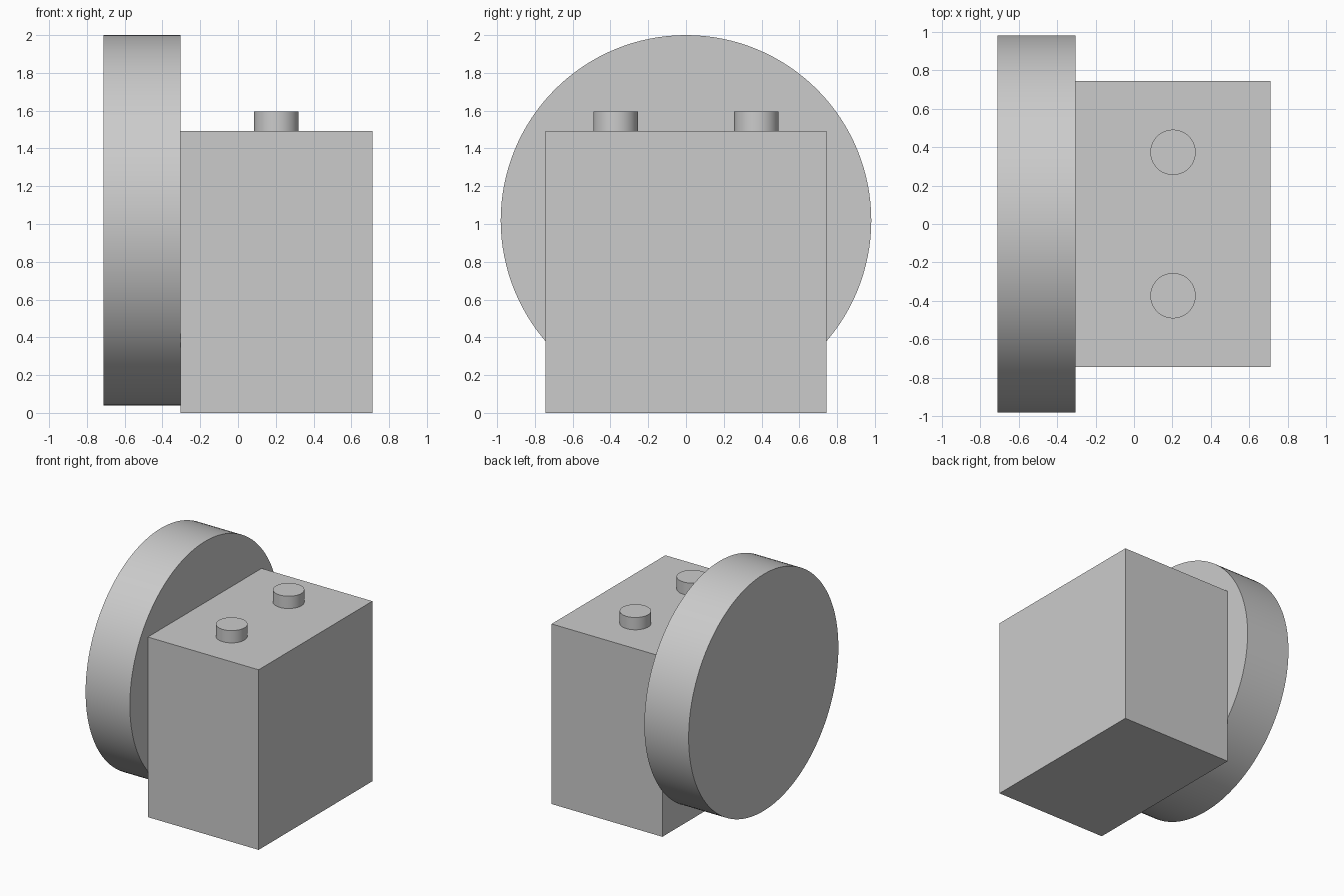
import bpy
import math

cube = bpy.data.objects.get("Cube")
if cube:
    bpy.data.objects.remove(cube, do_unlink=True)

# Single plain grey material
COLOUR = (0.6, 0.6, 0.6, 1)
grey = bpy.data.materials.new("plain_grey")
grey.use_nodes = True
grey.diffuse_color = COLOUR
grey.node_tree.nodes["Principled BSDF"].inputs["Base Color"].default_value = COLOUR


def finish(name):
    obj = bpy.context.object
    obj.name = name
    obj.data.materials.append(grey)
    return obj


def cylinder(name, radius, depth, location, rotation=(0, 0, 0), sides=64):
    bpy.ops.mesh.primitive_cylinder_add(vertices=sides, radius=radius, depth=depth,
                                        location=location, rotation=rotation)
    bpy.ops.object.shade_smooth_by_angle(angle=math.radians(30))
    return finish(name)


# Block body
HEIGHT = 1.493
bpy.ops.mesh.primitive_cube_add(size=1, location=(0.203, 0, HEIGHT / 2))
body = finish("body_block")
body.scale = (1.016, 1.49, HEIGHT)

# Large round disc against the right side of the block
cylinder("side_disc", 0.981, 0.406, (-0.508, 0, 1.019), (0, math.pi / 2, 0), 128)

# Pair of pegs on the top
for label, y in (("front", -0.373), ("back", 0.373)):
    cylinder(label + "_peg", 0.118, 0.102, (0.203, y, HEIGHT + 0.051))
